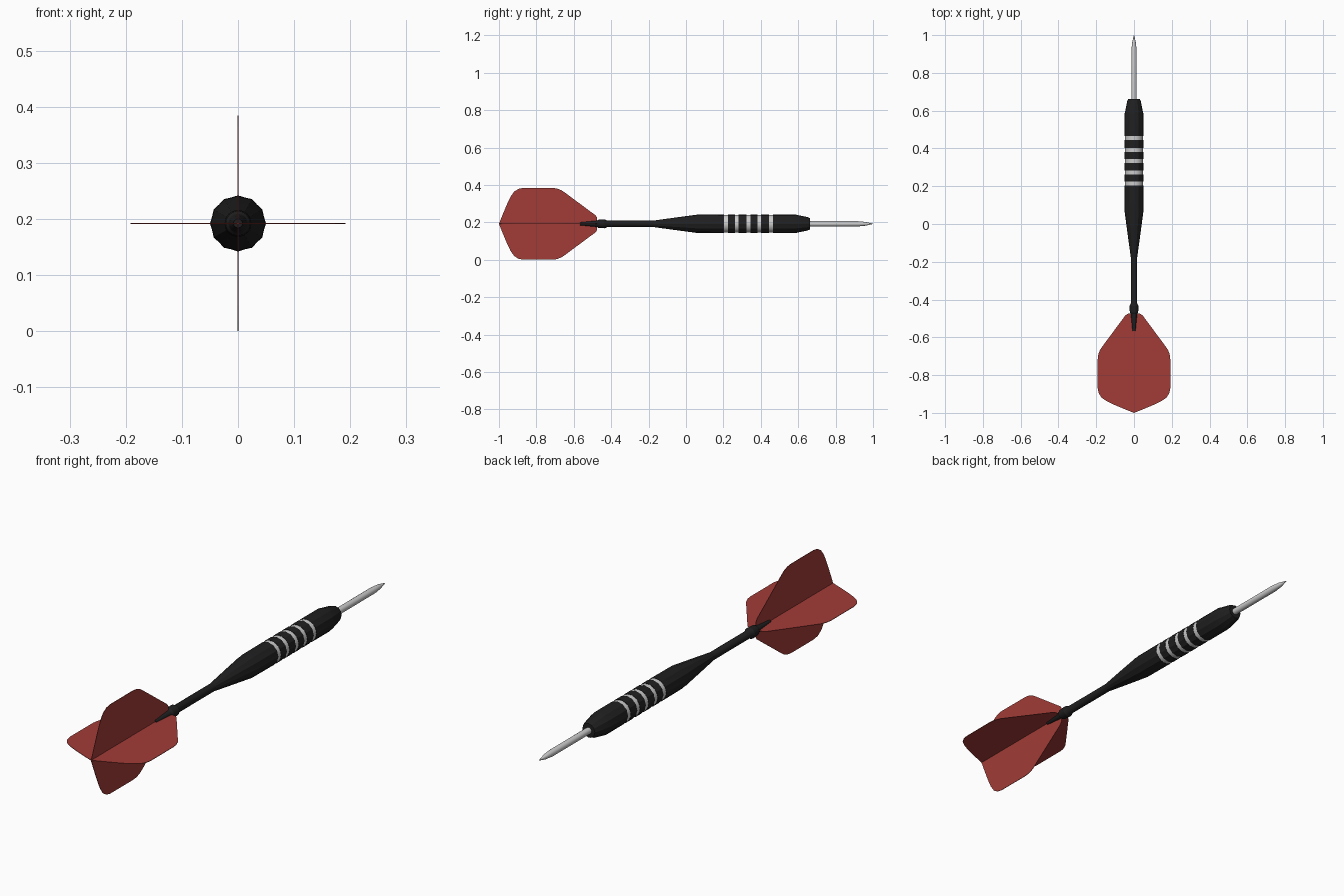
import bpy, bmesh, math

if "Cube" in bpy.data.objects:
    bpy.data.objects.remove(bpy.data.objects["Cube"])

ZC = 0.192  # height of the dart axis


def material(name, rgb):
    m = bpy.data.materials.new(name)
    m.diffuse_color = (*rgb, 1)
    m.use_nodes = True
    m.node_tree.nodes["Principled BSDF"].inputs["Base Color"].default_value = m.diffuse_color
    return m


BLACK = material("black", (0.014, 0.014, 0.015))
SILVER = material("silver", (0.55, 0.55, 0.55))
RED = material("red", (0.36, 0.045, 0.038))


def finish(name, bm, mat, smooth=True):
    bmesh.ops.recalc_face_normals(bm, faces=bm.faces)
    mesh = bpy.data.meshes.new(name)
    bm.to_mesh(mesh)
    bm.free()
    mesh.materials.append(mat)
    ob = bpy.data.objects.new(name, mesh)
    bpy.context.collection.objects.link(ob)
    ob.location.z = ZC
    if smooth:
        bpy.ops.object.select_all(action='DESELECT')
        ob.select_set(True)
        bpy.context.view_layer.objects.active = ob
        bpy.ops.object.shade_smooth_by_angle(angle=math.radians(25))
    return ob


def turned(name, profile, mat, sides=16, flute=1.0):
    """Capped lathe along y from (y, radius) pairs; flute scales every other vertex."""
    bm = bmesh.new()
    rings = []
    for y, r in profile:
        ring = []
        for i in range(sides):
            a = 2 * math.pi * i / sides
            k = r * (flute if i % 2 else 1)
            ring.append(bm.verts.new((k * math.cos(a), y, k * math.sin(a))))
        rings.append(ring)
    for p, q in zip(rings, rings[1:]):
        for i in range(sides):
            j = (i + 1) % sides
            bm.faces.new((p[i], p[j], q[j], q[i]))
    bm.faces.new(rings[0])
    bm.faces.new(rings[-1])
    return finish(name, bm, mat)


# steel point
turned("point", [(0.64, 0.014), (0.92, 0.014), (0.96, 0.010), (1.0, 0.001)], SILVER)

# fluted barrel with grooves for the silver bands
bands = [0.214, 0.272, 0.334, 0.392, 0.455]
hw = 0.010
profile = [(-0.176, 0.017), (-0.06, 0.033), (0.06, 0.049)]
for y in bands:
    profile += [(y - hw, 0.050), (y - hw, 0.044), (y + hw, 0.044), (y + hw, 0.050)]
profile += [(0.583, 0.050), (0.60, 0.046), (0.65, 0.036), (0.663, 0.030)]
turned("barrel", profile, BLACK, 24, 0.955)

# silver bands
for n, y in enumerate(bands):
    turned(f"band_{n + 1}", [(y - hw, 0.0475), (y + hw, 0.0475)], SILVER, 24)

# shaft with collar and tapered tail
turned("shaft", [(-0.567, 0.008), (-0.476, 0.017), (-0.468, 0.022), (-0.435, 0.024),
                 (-0.42, 0.017), (-0.17, 0.017)], BLACK)

# four flights: half outline as (y, distance from axis)
outline = [(-0.475, 0.0), (-0.475, 0.032), (-0.483, 0.045), (-0.645, 0.165),
           (-0.665, 0.179), (-0.69, 0.189), (-0.715, 0.192), (-0.87, 0.192),
           (-0.895, 0.187), (-0.918, 0.173), (-0.938, 0.145), (-0.957, 0.105),
           (-0.98, 0.05), (-1.0, 0.0)]
T = 0.001
for n, name in enumerate(("right", "top", "left", "bottom")):
    a = n * math.pi / 2
    c, s = math.cos(a), math.sin(a)
    bm = bmesh.new()
    low, high = ([bm.verts.new((d * c - t * s, y, d * s + t * c)) for y, d in outline]
                 for t in (-T, T))
    bm.faces.new(low)
    bm.faces.new(high)
    for i in range(len(outline)):
        j = (i + 1) % len(outline)
        bm.faces.new((low[i], low[j], high[j], high[i]))
    finish(f"flight_{name}", bm, RED, smooth=False)
